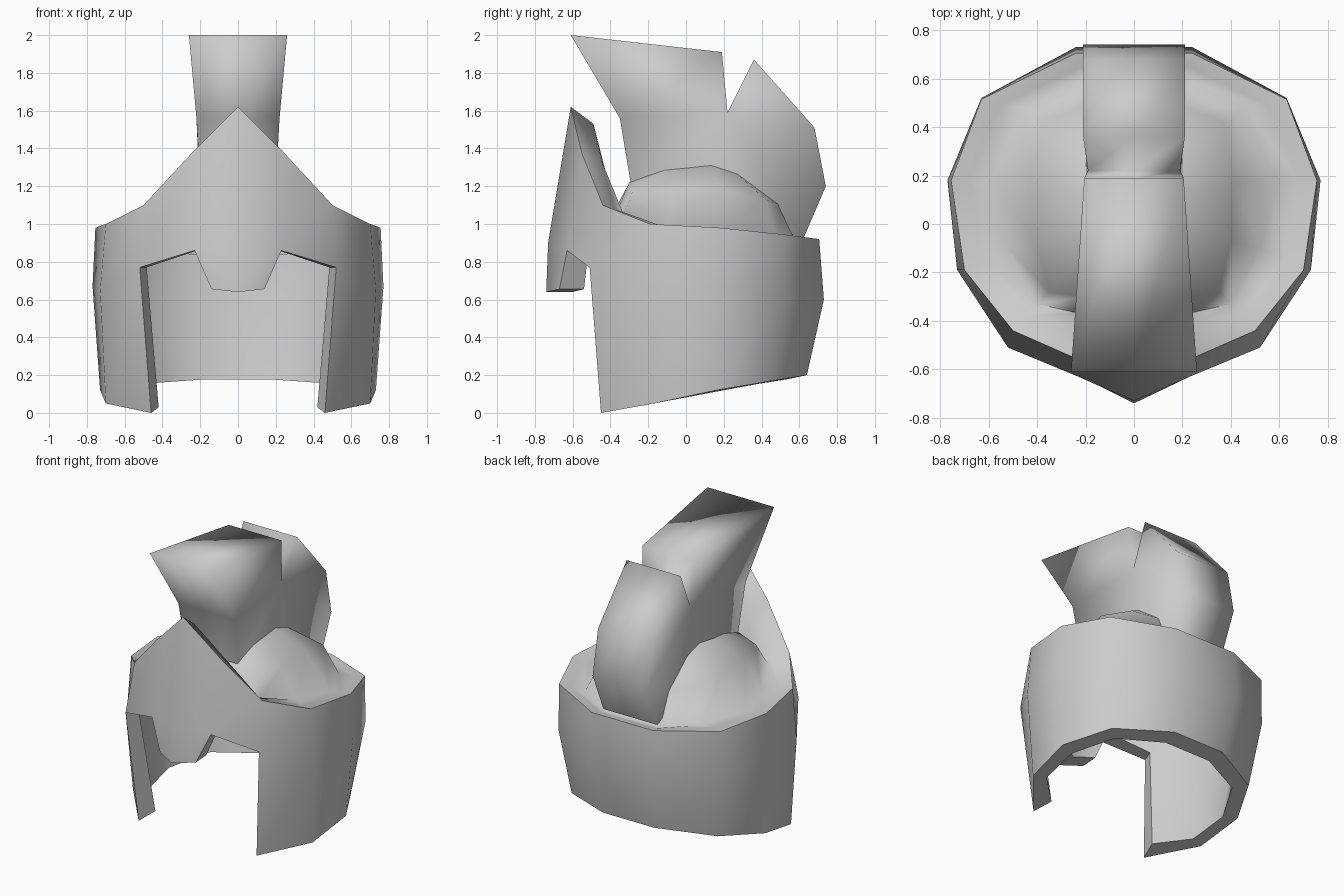
import bpy
import bmesh

cube = bpy.data.objects.get("Cube")
if cube:
    bpy.data.objects.remove(cube, do_unlink=True)

steel = bpy.data.materials.new("grey_steel")
steel.use_nodes = True
colour = (0.6, 0.6, 0.6, 1)
steel.diffuse_color = colour
steel.node_tree.nodes["Principled BSDF"].inputs["Base Color"].default_value = colour


def finish(name, bm, angle):
    """Turn a bmesh into a smooth shaded object."""
    bmesh.ops.remove_doubles(bm, verts=bm.verts, dist=0.0005)
    bmesh.ops.recalc_face_normals(bm, faces=bm.faces)
    mesh = bpy.data.meshes.new(name)
    bm.to_mesh(mesh)
    bm.free()
    mesh.materials.append(steel)
    obj = bpy.data.objects.new(name, mesh)
    bpy.context.collection.objects.link(obj)
    bpy.ops.object.select_all(action="DESELECT")
    bpy.context.view_layer.objects.active = obj
    obj.select_set(True)
    bpy.ops.object.shade_smooth_by_angle(angle=angle)


def flip(point):
    return (-point[0], point[1], point[2])


def inset(row, across, along, drop):
    """Pull a row towards the helmet axis and lower it."""
    return [(x * across, y * along, z - drop) for x, y, z in row]


def add_face(bm, points):
    bm.faces.new([bm.verts.new(p) for p in points])


def add_both(bm, points):
    """Add a face and its mirror image."""
    add_face(bm, points)
    add_face(bm, [flip(p) for p in reversed(points)])


def strip(bm, low, high, back=True):
    """Join two half rows, mirror them and close them across the back."""
    for a, b, c, d in zip(low, low[1:], high[1:], high):
        add_both(bm, [a, b, c, d])
    if back:
        add_face(bm, [low[-1], flip(low[-1]), flip(high[-1]), high[-1]])


# Half rows run from the front centre round the left side to the back
hem = [(.46, -.45, 0), (.7, -.17, .05), (.73, .16, .12), (.57, .46, .17), (.2, .64, .2)]
inner_hem = [(.42, -.32, .03), (.61, -.14, .057), (.63, .13, .107),
             (.49, .39, .155), (.18, .53, .177)]
brow = [(0, -.73, .9), (.23, -.63, .86), (.52, -.51, .77), (.73, -.19, .65),
        (.77, .18, .67), (.63, .52, .62), (.24, .73, .6)]
rim = [(0, -.61, 1.62), (.25, -.55, 1.37), (.5, -.44, 1.1), (.7, -.19, 1),
       (.755, .18, .98), (.63, .515, .945), (.24, .705, .92)]
lip = [(0, -.49, 1.53), (.2, -.445, 1.33), (.43, -.38, 1.08), (.62, -.15, .98),
       (.68, .18, .97), (.55, .49, .94), (.22, .65, .91)]
valley = [(0, -.38, 1.07), (.22, -.37, 1.06), (.4, -.33, 1.05), (.52, -.1, .98),
          (.59, .18, .95), (.45, .48, .93), (.2, .59, .89)]
shoulder = [(0, -.3, 1.22), (.2, -.3, 1.22), (.35, -.28, 1.18), (.4, -.08, 1.17),
            (.41, .17, 1.19), (.37, .42, 1.13), (.17, .5, 1.1)]
crown = (0, .1, 1.42)
nose = [(0, -.74, .64), (.14, -.67, .655)]
inner_nose = [(0, -.6, .64), (.13, -.54, .655)]
inner_brow = inset(brow, .93, .82, 0)

# Outer wall with cheek guards, nose guard and open face
bm = bmesh.new()
strip(bm, brow, rim)
strip(bm, hem, brow[2:])
strip(bm, nose, brow[:2], back=False)

# Inner lining and the edge that joins it to the wall
strip(bm, inner_brow, inset(rim, .93, .88, .08))
strip(bm, inner_hem, inner_brow[2:])
strip(bm, inner_nose, inner_brow[:2], back=False)
strip(bm, hem, inner_hem)
edge = nose + brow[1:3] + hem[:1]
inner_edge = inner_nose + inner_brow[1:3] + inner_hem[:1]
strip(bm, edge, inner_edge, back=False)
finish("helmet_wall", bm, 1.0)

# Rim bevel, valley and dome inside the wall
bm = bmesh.new()
rows = [rim, lip, valley, shoulder]
for low, high in zip(rows, rows[1:]):
    strip(bm, low, high)
for a, b in zip(shoulder, shoulder[1:]):
    add_both(bm, [a, b, crown])
add_face(bm, [shoulder[-1], flip(shoulder[-1]), crown])
finish("helmet_dome", bm, 1.6)

# Crest: profile points as depth, height, half width, open where it meets the dome
profile = [(-.29, 1.2, .2), (-.35, 1.56, .22), (-.61, 2, .26), (.19, 1.91, .205),
           (.22, 1.59, .19), (.36, 1.87, .21), (.68, 1.51, .21), (.74, 1.2, .21),
           (.62, .92, .21), (.2, 1.1, .2)]
side = [(w, y, z) for y, z, w in profile]
middle = [(0, y, z) for y, z, w in profile]
bm = bmesh.new()
strip(bm, middle[:-1], side[:-1], back=False)
for panel in [(1, 2, 3, 4), (0, 1, 4, 9), (4, 5, 6), (4, 6, 7), (4, 7, 8, 9)]:
    add_both(bm, [side[i] for i in panel])
finish("helmet_crest", bm, 3.0)
